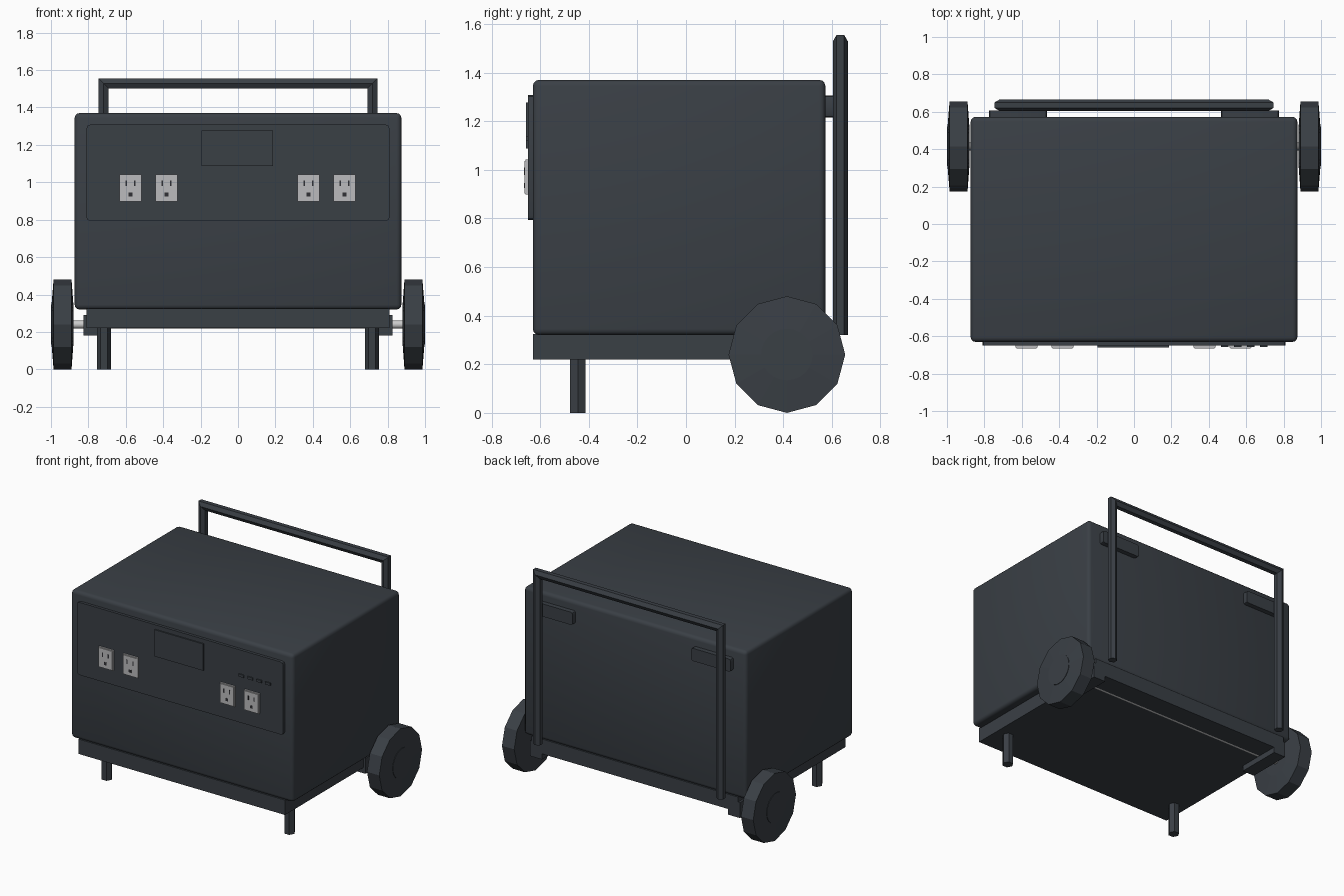
import bpy, bmesh, math
from mathutils import Matrix, Vector

if "Cube" in bpy.data.objects:
    bpy.data.objects.remove(bpy.data.objects["Cube"])


def material(name, rgb):
    m = bpy.data.materials.new(name)
    m.diffuse_color = (*rgb, 1)
    m.use_nodes = True
    m.node_tree.nodes["Principled BSDF"].inputs["Base Color"].default_value = m.diffuse_color
    return m


DARK = material("dark slate", (0.042, 0.050, 0.060))
OUTLET = material("light grey plastic", (0.50, 0.50, 0.51))
STEEL = material("axle steel", (0.60, 0.60, 0.60))
SLOT = material("slot black", (0.03, 0.03, 0.035))


def finish(name, bm, mat, smooth=None):
    bmesh.ops.recalc_face_normals(bm, faces=bm.faces)
    me = bpy.data.meshes.new(name)
    bm.to_mesh(me)
    bm.free()
    ob = bpy.data.objects.new(name, me)
    bpy.context.collection.objects.link(ob)
    me.materials.append(mat)
    if smooth:
        bpy.ops.object.select_all(action='DESELECT')
        bpy.context.view_layer.objects.active = ob
        ob.select_set(True)
        bpy.ops.object.shade_smooth_by_angle(angle=math.radians(smooth))
    return ob


def box(name, x, y, z, mat=DARK, bevel=0, segments=2, front_corners=False):
    """Box from (min, max) ranges, optionally with rounded edges."""
    bm = bmesh.new()
    bmesh.ops.create_cube(bm, size=1)
    for v in bm.verts:
        v.co = Vector([(r[0] + r[1]) / 2 + c * (r[1] - r[0])
                       for r, c in zip((x, y, z), v.co)])
    if bevel:
        edges = bm.edges[:]
        if front_corners:  # only the four edges running front to back
            edges = [e for e in edges if abs(e.verts[0].co.y - e.verts[1].co.y) > 1e-5]
        bmesh.ops.bevel(bm, geom=edges, offset=bevel, segments=segments,
                        profile=0.5, affect='EDGES')
    return finish(name, bm, mat, 40 if bevel else None)


def lathe_x(name, profile, sides, cy, cz, mat=DARK, smooth=None):
    """Closed solid turned about an x-parallel axis from (x, radius) points."""
    bm = bmesh.new()
    rings = [[bm.verts.new((x, cy + r * math.cos(a), cz + r * math.sin(a)))
              for a in (2 * math.pi * i / sides for i in range(sides))]
             for x, r in profile]
    for a, b in zip(rings, rings[1:]):
        for i in range(sides):
            j = (i + 1) % sides
            bm.faces.new((a[i], a[j], b[j], b[i]))
    bm.faces.new(rings[0])
    bm.faces.new(rings[-1])
    return finish(name, bm, mat, smooth)


# Main case and chassis
box("case", (-0.873, 0.873), (-0.63, 0.573), (0.32, 1.37), bevel=0.025, segments=3)
box("base", (-0.81, 0.81), (-0.63, 0.573), (0.22, 0.325))

# Control panel, screen and indicator buttons
box("control_panel", (-0.81, 0.81), (-0.65, -0.62), (0.793, 1.308),
    bevel=0.02, front_corners=True)
box("screen", (-0.195, 0.188), (-0.659, -0.64), (1.088, 1.277))
for i in range(4):
    cx = 0.484 + 0.0695 * i
    box(f"button_{i + 1}", (cx - 0.02, cx + 0.02), (-0.658, -0.64), (1.121, 1.139))

# Power outlets with a raised face, two slots and a ground hole
for i, cx in enumerate((-0.575, -0.382, 0.377, 0.569)):
    n, cz = i + 1, 0.97
    box(f"outlet_plate_{n}", (cx - 0.058, cx + 0.058), (-0.660, -0.64),
        (cz - 0.072, cz + 0.072), OUTLET)
    box(f"outlet_face_{n}", (cx - 0.053, cx + 0.053), (-0.665, -0.65),
        (cz - 0.067, cz + 0.067), OUTLET)
    for sx, sz, w, h in ((-0.023, 0.024, 0.009, 0.03), (0.023, 0.024, 0.009, 0.03),
                         (0, -0.035, 0.02, 0.02)):
        box(f"outlet_slot_{n}", (cx + sx - w / 2, cx + sx + w / 2), (-0.666, -0.66),
            (cz + sz - h / 2, cz + sz + h / 2), SLOT)

# Axle
WY, WZ = 0.415, 0.24
lathe_x("axle", [(-0.93, 0.022), (0.93, 0.022)], 12, WY, WZ, STEEL, 40)

for s, side in ((-1, "left"), (1, "right")):
    def span(a, b):
        return tuple(sorted((s * a, s * b)))

    # Twelve-sided wheel with slightly dished faces and a hub cap
    lathe_x(f"wheel_{side}", [(s * 0.88, 0.105), (s * 0.89, 0.24),
                              (s * 0.986, 0.24), (s * 0.997, 0.105)], 12, WY, WZ)
    lathe_x(f"hub_{side}", [(s * 0.90, 0.106), (s * 1.0, 0.106)], 24, WY, WZ, smooth=40)

    # Axle bracket, front leg and handle mount
    box(f"axle_bracket_{side}", span(0.73, 0.825), (0.25, 0.573), (0.18, 0.29))
    bm = bmesh.new()
    bmesh.ops.create_cone(bm, cap_ends=True, segments=6, radius1=0.037, radius2=0.037,
                          depth=0.23, matrix=Matrix.Translation((s * 0.717, -0.445, 0.115))
                          @ Matrix.Rotation(math.radians(30), 4, 'Z'))
    # Turn the hexagon so that two corners point sideways
    if max(v.co.x for v in bm.verts) - min(v.co.x for v in bm.verts) < 0.07:
        bmesh.ops.rotate(bm, verts=bm.verts, cent=(s * 0.717, -0.445, 0),
                         matrix=Matrix.Rotation(math.radians(30), 3, 'Z'))
    finish(f"front_leg_{side}", bm, DARK)
    box(f"handle_mount_{side}", span(0.465, 0.775), (0.56, 0.607), (1.215, 1.305),
        bevel=0.015, front_corners=True)

# Hexagonal handle tube, mitred at both top corners
bm = bmesh.new()
R, HX, HZ, HY = 0.031, 0.718, 1.528, 0.635
path = [(-1, 0.32, 0), (-1, HZ, 1), (1, HZ, 1), (1, 0.32, 0)]
rings = []
for sx, z, mitre in path:
    ring = []
    for i in range(6):
        a = math.radians(60 * i)
        out, dy = R * math.sin(a), R * math.cos(a)
        ring.append(bm.verts.new((sx * (HX + out), HY + dy, z + out * mitre)))
    rings.append(ring)
for a, b in zip(rings, rings[1:]):
    for i in range(6):
        j = (i + 1) % 6
        bm.faces.new((a[i], a[j], b[j], b[i]))
bm.faces.new(rings[0])
bm.faces.new(rings[-1])
finish("handle", bm, DARK)
